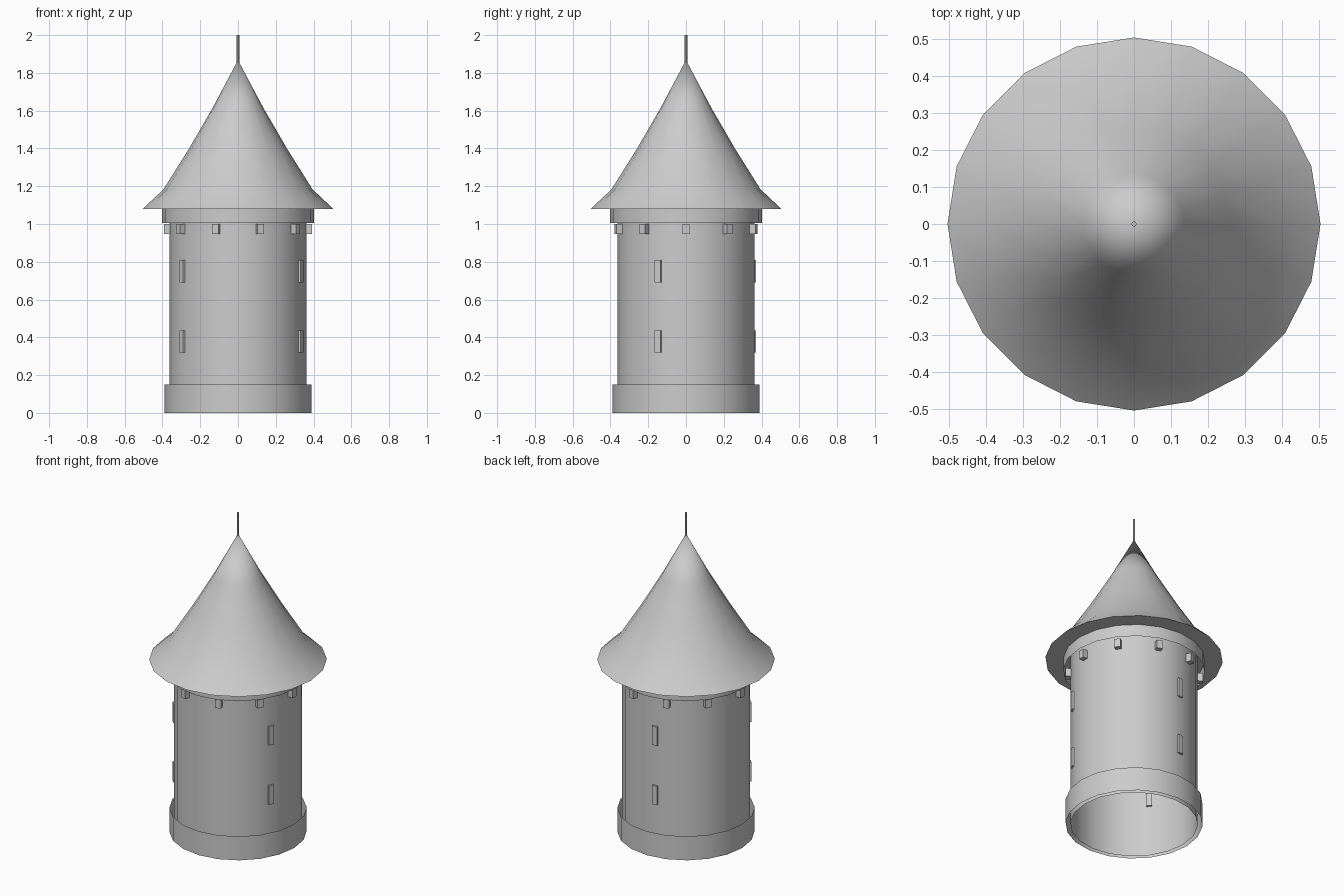
import bpy, math

if "Cube" in bpy.data.objects:
    bpy.data.objects.remove(bpy.data.objects["Cube"])

SIDES = 20


def lathe(name, profile, sides=SIDES, cap_start=False):
    """Revolve (radius, z) points around the z axis; radius 0 makes a tip."""
    verts, faces, rings = [], [], []
    for r, z in profile:
        n = 1 if r == 0 else sides
        rings.append([len(verts) + i for i in range(n)])
        for i in range(n):
            a = 2 * math.pi * i / sides
            verts.append((r * math.cos(a), r * math.sin(a), z))
    for lo, hi in zip(rings, rings[1:]):
        for i in range(sides):
            j = (i + 1) % sides
            if len(hi) == 1:
                faces.append((lo[i], lo[j], hi[0]))
            else:
                faces.append((lo[i], lo[j], hi[j], hi[i]))
    if cap_start:
        faces.append(rings[0][::-1])
    mesh = bpy.data.meshes.new(name)
    mesh.from_pydata(verts, [], faces)
    obj = bpy.data.objects.new(name, mesh)
    bpy.context.collection.objects.link(obj)
    bpy.ops.object.select_all(action='DESELECT')
    obj.select_set(True)
    bpy.context.view_layer.objects.active = obj
    bpy.ops.object.shade_smooth_by_angle(angle=math.radians(35))
    return obj


def block(name, angle, radius, z, size):
    """Box facing outward on the wall; size is radial, tangential, height."""
    a = math.radians(angle)
    bpy.ops.mesh.primitive_cube_add(
        size=1, location=(radius * math.cos(a), radius * math.sin(a), z),
        rotation=(0, 0, a))
    obj = bpy.context.object
    obj.name = name
    obj.scale = size
    return obj


# Hollow wall with open plinth and collar bands
lathe("tower_wall", [(0.363, 0), (0.363, 1.08)])
lathe("plinth", [(0.39, 0), (0.39, 0.15)])
lathe("collar", [(0.403, 1.005), (0.403, 1.08)])

# Flared conical roof with flat underside
lathe("roof", [(0.505, 1.08), (0.395, 1.183), (0.262, 1.395),
               (0.137, 1.61), (0, 1.868)], cap_start=True)

# Spike on the roof tip
lathe("spike", [(0.007, 1.84), (0.007, 2.0), (0, 2.0)], sides=8)

# Corbels under the collar
for i in range(10):
    block(f"corbel_{i + 1}", 36 * i, 0.37, 0.973, (0.044, 0.036, 0.052))

# Narrow windows, two rows of three
for row, z in enumerate((0.378, 0.75)):
    for i in range(3):
        block(f"window_{row + 1}_{i + 1}", -24 + 120 * i, 0.36, z,
              (0.022, 0.034, 0.118))
